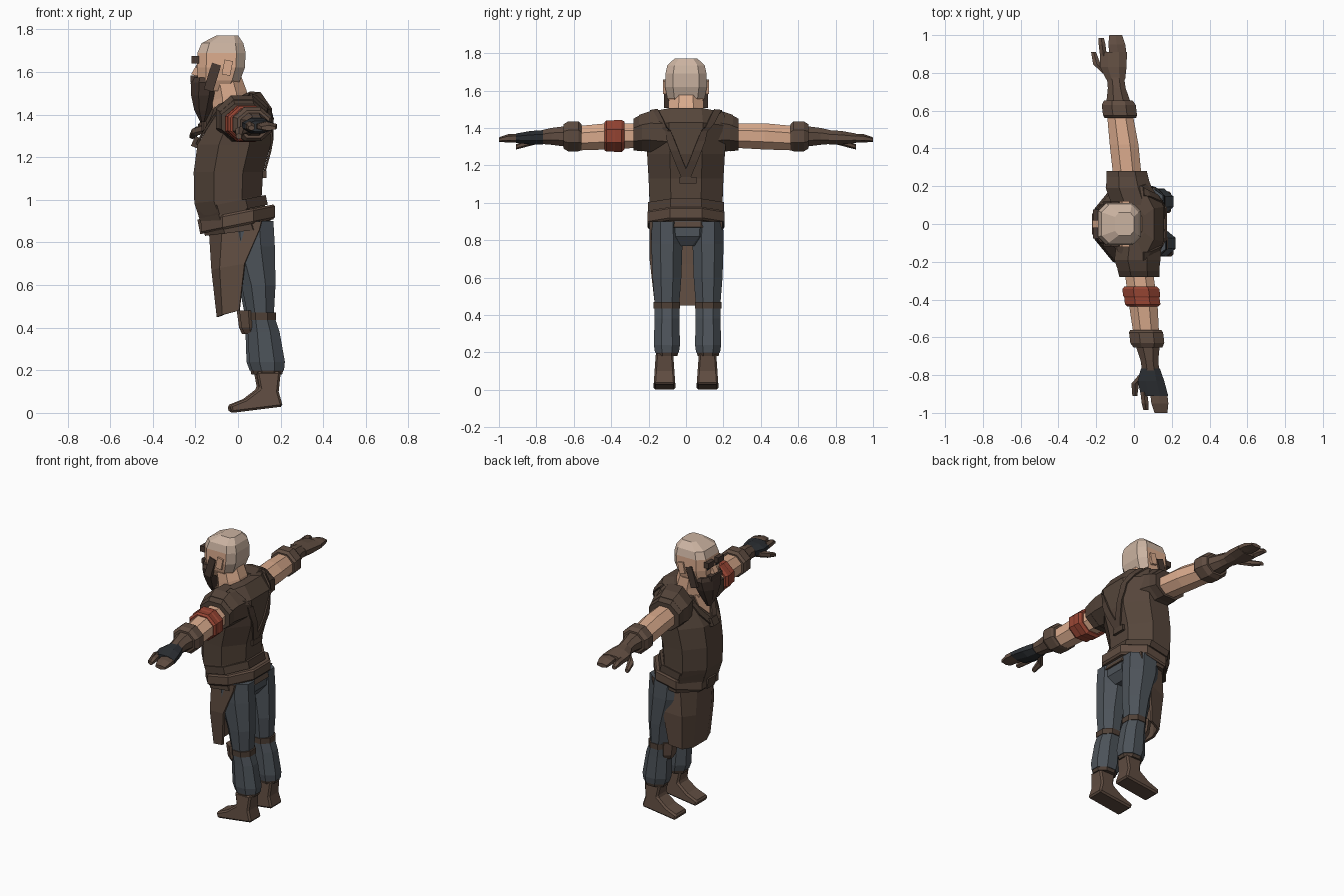
import bpy, bmesh, math
from mathutils import Vector

cube = bpy.data.objects.get("Cube")
if cube:
    bpy.data.objects.remove(cube, do_unlink=True)


def make_material(name, red, green, blue):
    """Flat material from 0-255 display values, stored linear."""
    linear = [(channel / 255) ** 2.2 for channel in (red, green, blue)] + [1]
    material = bpy.data.materials.new(name)
    material.use_nodes = True
    material.diffuse_color = linear
    shader = material.node_tree.nodes["Principled BSDF"]
    shader.inputs["Base Color"].default_value = linear
    shader.inputs["Roughness"].default_value = 0.9
    return material


SKIN = make_material("skin", 218, 170, 140)
SCALP = make_material("pale scalp", 202, 178, 160)
SHIRT = make_material("brown shirt", 86, 71, 61)
LEATHER = make_material("brown leather", 96, 78, 67)
STRAP = make_material("dark strap leather", 80, 66, 57)
BEARD = make_material("dark beard", 74, 60, 53)
DENIM = make_material("blue grey cloth", 78, 84, 90)
RED = make_material("red cloth", 148, 70, 54)
BLACK = make_material("black glove", 48, 51, 55)


def build(name, points, faces, material):
    mesh = bpy.data.meshes.new(name)
    mesh.from_pydata([tuple(p) for p in points], [], faces)
    bm = bmesh.new()
    bm.from_mesh(mesh)
    bmesh.ops.recalc_face_normals(bm, faces=bm.faces)
    bm.to_mesh(mesh)
    bm.free()
    mesh.materials.append(material)
    thing = bpy.data.objects.new(name, mesh)
    bpy.context.collection.objects.link(thing)
    return thing


def loft(name, rings, material):
    """Closed skin over rings of equal length, capped at both ends."""
    count = len(rings[0])
    faces = [tuple(range(count)), tuple(range((len(rings) - 1) * count, len(rings) * count))]
    for row in range(len(rings) - 1):
        for i in range(count):
            a, b = row * count + i, row * count + (i + 1) % count
            faces.append((a, b, b + count, a + count))
    return build(name, [p for ring in rings for p in ring], faces, material)


def circle(sides, boxy=0):
    """Unit polygon whose flat sides touch the axes; boxy widens those flats."""
    reach = 1 / math.cos(math.pi / sides)
    angles = [math.tau * (i + 0.5) / sides for i in range(sides)]
    ring = [(reach * math.cos(a), reach * math.sin(a)) for a in angles]
    return [tuple(math.copysign(max(abs(v), boxy), v) for v in p) for p in ring]


def upright(name, sections, material, y=0, tilt=0, sides=8, boxy=0):
    """Sections are height, x, x radius, y radius and an optional tilt."""
    rings = []
    for z, x, rx, ry, *own in sections:
        slope = own[0] if own else tilt
        rings.append([(x + rx * c, y + ry * s, z + slope * rx * c) for c, s in circle(sides, boxy)])
    return loft(name, rings, material)


def limb(name, side, sections, material, sides=8):
    """Sections are reach, x, z, x radius, z radius; arms swing with the turned body."""
    rings = []
    for reach, x, z, rx, rz in sections:
        y = side * reach
        rings.append([(x - 0.005 - 0.12 * y + rx * c, y, z + rz * s) for c, s in circle(sides)])
    return loft(name, rings, material)


def box(name, centre, size, material, turn=0):
    rings = []
    for h in (-0.5, 0.5):
        ring = []
        for a, b in ((-0.5, -0.5), (0.5, -0.5), (0.5, 0.5), (-0.5, 0.5)):
            p = Vector((a * size[0], b * size[1], h * size[2]))
            lean = Vector((p.x * math.cos(turn) + p.z * math.sin(turn), p.y,
                           p.z * math.cos(turn) - p.x * math.sin(turn)))
            ring.append(lean + Vector(centre))
        rings.append(ring)
    return loft(name, rings, material)


def prism(name, profile, y, half_width, taper, material):
    """Side profile in x and z, widened across y and narrowing with height."""
    rings = [[(x, y + s * (half_width - taper * z), z) for x, z in profile] for s in (-1, 1)]
    return loft(name, rings, material)


# Torso and neck
torso = upright("shirt", [
    (0.85, 0.005, 0.16, 0.195, 0.12), (1.0, -0.047, 0.158, 0.195, 0.1), (1.13, -0.045, 0.163, 0.2),
    (1.26, -0.018, 0.172, 0.208), (1.4, 0.02, 0.14, 0.22, 0.2), (1.47, 0.0, 0.105, 0.2, 0.35),
    (1.465, -0.03, 0.085, 0.11, 0.5)], SHIRT)
upright("neck", [(1.4, -0.03, 0.09, 0.095), (1.49, -0.04, 0.08, 0.095, 0.3),
                 (1.58, -0.06, 0.075, 0.09)], SKIN)
collar_edge = [(-0.112, 0.07, 1.435), (-0.134, 0.06, 1.375), (-0.17, 0, 1.31),
               (-0.134, -0.06, 1.375), (-0.112, -0.07, 1.435)]
loft("chest_opening", [collar_edge, [(x + 0.008, y, z) for x, y, z in collar_edge]], SKIN)


def strap(name, path, width):
    """Ribbon laid onto the shirt."""
    points, faces = [], []
    for start, end in zip(path, path[1:]):
        for step in range(6):
            p = Vector(start).lerp(Vector(end), step / 5)
            points += [p + Vector((0, offset, 0)) for offset in (-width, width)]
    for i in range(0, len(points) - 2, 2):
        faces.append((i, i + 1, i + 3, i + 2))
    ribbon = build(name, points, faces, STRAP)
    wrap = ribbon.modifiers.new("lie on shirt", "SHRINKWRAP")
    wrap.target = torso
    wrap.wrap_mode = "ABOVE_SURFACE"
    wrap.offset = 0.006
    thick = ribbon.modifiers.new("thickness", "SOLIDIFY")
    thick.thickness = 0.01
    thick.offset = 0


for side, word in ((-1, "left"), (1, "right")):
    strap(word + "_back_strap", [(0.05, side * 0.17, 1.5), (0.16, side * 0.1, 1.38), (0.12, 0, 1.13)], 0.022)
    strap(word + "_chest_strap", [(0.0, side * 0.17, 1.5), (-0.14, side * 0.1, 1.4), (-0.2, 0, 1.25)], 0.022)
box("back_buckle", (0.122, 0.01, 1.12), (0.022, 0.09, 0.035), STRAP)
box("chest_buckle", (-0.195, 0, 1.27), (0.035, 0.06, 0.05), STRAP, 0.4)

# Belt and hem
upright("belt", [(0.875, 0, 0.165, 0.2), (0.885, 0, 0.174, 0.207),
                 (0.935, 0, 0.174, 0.207), (0.945, 0, 0.165, 0.2)], LEATHER, tilt=0.2)
upright("waist_band", [(0.945, -0.02, 0.16, 0.202), (0.99, -0.032, 0.162, 0.202)], STRAP, tilt=0.2)
box("belt_buckle", (-0.173, 0, 0.875), (0.022, 0.08, 0.07), STRAP, -0.2)


# Apron
def apron():
    points, faces = [], []
    for z, front, back, width in ((0.88, -0.15, 0.11, 0.195), (0.84, -0.135, 0.1, 0.195),
                                  (0.68, -0.125, 0.03, 0.195), (0.46, -0.1, 0.005, 0.17)):
        corner = front + 0.25 * (back - front)
        half = [(back, width, z + 0.02), (corner, 0.85 * width, z), (front, 0.4 * width, z - 0.01)]
        points += half + [(x, -y, h) for x, y, h in reversed(half)]
    for row in range(3):
        for i in range(5):
            a = row * 6 + i
            faces.append((a, a + 1, a + 7, a + 6))
    cloth = build("apron", points, faces, LEATHER)
    cloth.modifiers.new("thickness", "SOLIDIFY").thickness = 0.015


apron()

# Trousers, knees and boots
upright("hips", [(0.77, 0.06, 0.06, 0.08), (0.82, 0.04, 0.115, 0.17), (0.9, 0.015, 0.14, 0.185)], DENIM)
for side, word in ((-1, "left"), (1, "right")):
    y, back = side * 0.11 + 0.008, -0.006 * side

    def leg_part(name, sections, material, sides=8):
        upright(word + name, [(z, x + back, rx, ry) for z, x, rx, ry in sections], material, y, 0, sides)

    leg_part("_trouser_leg", [
        (0.9, 0.045, 0.115, 0.08), (0.78, 0.055, 0.112, 0.083), (0.6, 0.09, 0.08, 0.077),
        (0.46, 0.1, 0.062, 0.066), (0.38, 0.115, 0.074, 0.066), (0.24, 0.13, 0.084, 0.07),
        (0.2, 0.135, 0.075, 0.064)], DENIM)
    leg_part("_knee_band", [(0.435, 0.105, 0.068, 0.071), (0.47, 0.105, 0.068, 0.071)], STRAP)
    leg_part("_knee_patch", [(0.37, 0.055, 0.03, 0.028), (0.4, 0.048, 0.037, 0.045),
                             (0.48, 0.042, 0.042, 0.05)], LEATHER, 6)
    leg_part("_boot_cuff", [(0.18, 0.135, 0.066, 0.056), (0.205, 0.135, 0.072, 0.062)], STRAP)
    profile = [(-0.035, 0.0), (-0.045, 0.035), (0.03, 0.065), (0.095, 0.115), (0.08, 0.195),
               (0.195, 0.195), (0.185, 0.1), (0.205, 0.03)]
    boot = prism(word + "_boot", [(x + back, z) for x, z in profile], side * 0.115, 0.06, 0.07, LEATHER)
    edge = boot.modifiers.new("worn edges", "BEVEL")
    edge.width = 0.01
    edge.segments = 1

# Arms, cuffs and hands
for side, word in ((-1, "left"), (1, "right")):
    limb(word + "_sleeve", side, [(0.1, 0.02, 1.375, 0.12, 0.115), (0.19, 0, 1.38, 0.122, 0.11),
                                  (0.25, 0, 1.375, 0.108, 0.095)], SHIRT)
    limb(word + "_sleeve_rim", side, [(0.235, 0, 1.375, 0.112, 0.1), (0.28, 0, 1.365, 0.106, 0.085)], STRAP)
    limb(word + "_arm", side, [(0.24, 0, 1.36, 0.075, 0.065), (0.42, 0.003, 1.355, 0.076, 0.07),
                               (0.58, 0, 1.345, 0.068, 0.065)], SKIN)
    limb(word + "_cuff", side, [(0.56, 0, 1.35, 0.082, 0.07), (0.575, 0, 1.355, 0.09, 0.08),
                                (0.63, 0, 1.355, 0.09, 0.08), (0.655, 0, 1.355, 0.075, 0.065)], LEATHER)
    limb(word + "_forearm_glove", side, [(0.64, 0, 1.355, 0.065, 0.055), (0.72, 0, 1.355, 0.047, 0.045),
                                         (0.79, 0, 1.35, 0.045, 0.034)], LEATHER)
    limb(word + "_hand", side, [(0.765, 0, 1.35, 0.05, 0.038), (0.83, -0.005, 1.348, 0.07, 0.036),
                                (0.91, 0.005, 1.345, 0.072, 0.025)], BLACK if side < 0 else LEATHER)
    # Index finger, then the other fingers held together
    for part, x, width, tip in (("index_finger", -0.05, 0.018, 0.985), ("fingers", 0.028, 0.045, 1.0)):
        limb(f"{word}_{part}", side, [
            (0.89, x, 1.345, width, 0.021), (0.95, x, 1.345, width, 0.019),
            (tip, x, 1.337, 0.75 * width, 0.011)], LEATHER, 6)
    limb(word + "_thumb", side, [(0.79, -0.035, 1.338, 0.022, 0.02), (0.845, -0.09, 1.322, 0.02, 0.018),
                                 (0.91, -0.1, 1.298, 0.013, 0.012)], LEATHER, 6)
limb("red_arm_band", -1, [(0.33, 0, 1.36, 0.085, 0.075), (0.345, 0, 1.357, 0.098, 0.086),
                          (0.38, 0, 1.357, 0.098, 0.086), (0.39, 0, 1.357, 0.093, 0.082),
                          (0.425, 0, 1.357, 0.094, 0.083), (0.437, 0, 1.355, 0.082, 0.074)], RED)

# Head
head = upright("head", [
    (1.51, -0.1, 0.075, 0.075), (1.56, -0.09, 0.1, 0.1), (1.62, -0.08, 0.112, 0.112),
    (1.69, -0.077, 0.113, 0.11), (1.735, -0.073, 0.098, 0.1), (1.772, -0.05, 0.05, 0.06)],
    SKIN, boxy=0.62)
head.data.materials.append(SCALP)
for face in head.data.polygons:
    behind = face.center.x > -0.02 and face.center.z > 1.57
    face.material_index = int(face.center.z > 1.66 or behind)

# Face details and beard
prism("nose", [(-0.185, 1.65), (-0.22, 1.59), (-0.185, 1.575)], 0, 0.02, 0, SKIN)
upright("beard", [(1.575, -0.155, 0.06, 0.095), (1.55, -0.155, 0.067, 0.104), (1.49, -0.16, 0.06, 0.085),
                  (1.42, -0.165, 0.04, 0.05), (1.365, -0.165, 0.012, 0.015)], BEARD)
box("moustache", (-0.205, 0, 1.568), (0.035, 0.11, 0.03), BEARD)
for side, word in ((-1, "left"), (1, "right")):
    box(word + "_sideburn", (-0.12, side * 0.105, 1.575), (0.045, 0.026, 0.13), BEARD, 0.3)
    box(word + "_eyebrow", (-0.2, side * 0.048, 1.658), (0.035, 0.06, 0.036), BEARD)
    box(word + "_eye", (-0.19, side * 0.045, 1.625), (0.009, 0.03, 0.015), BLACK)
    box(word + "_ear", (-0.05, side * 0.112, 1.62), (0.04, 0.02, 0.07), SKIN, 0.2)
